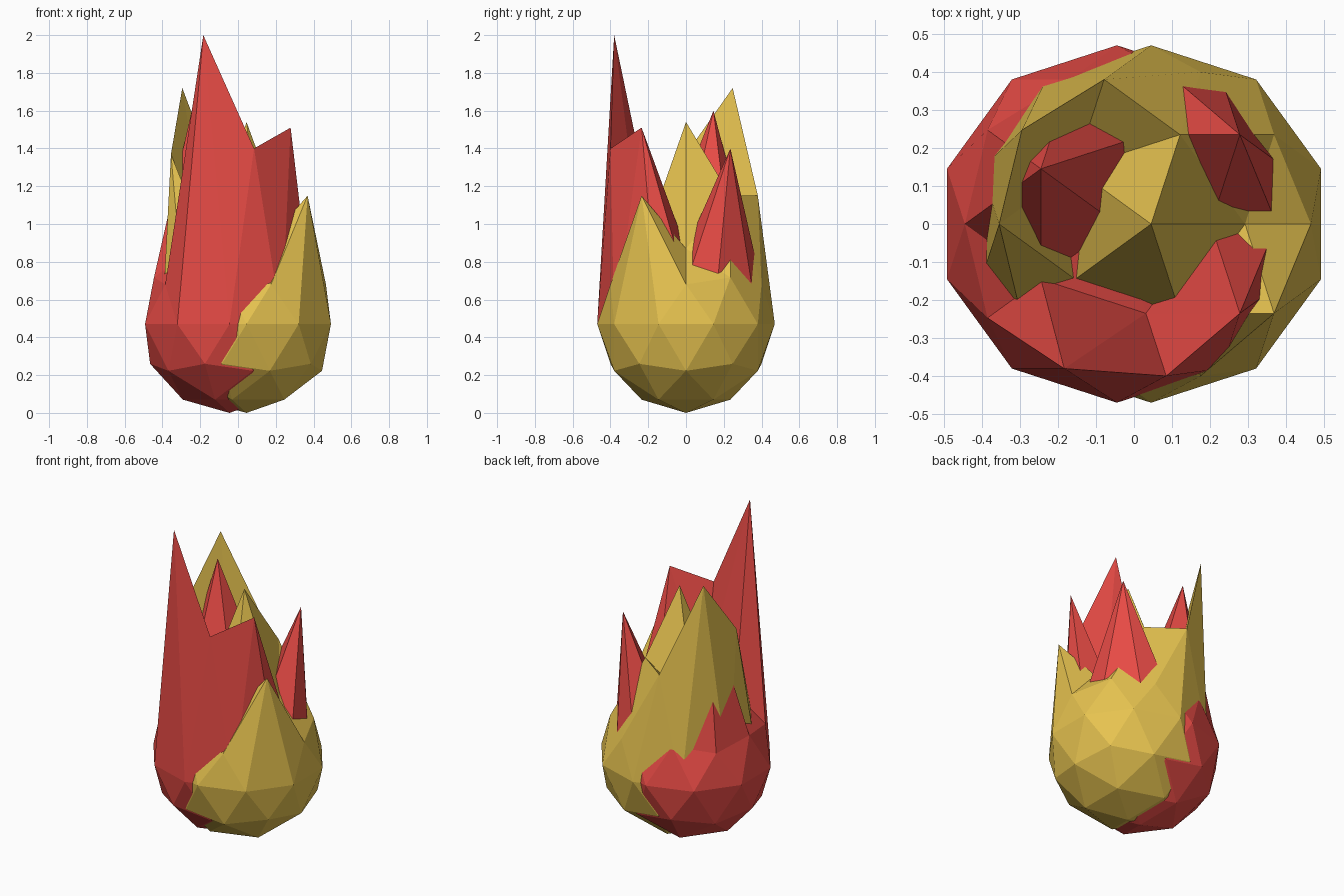
import bpy, bmesh, math
from mathutils import Vector

if "Cube" in bpy.data.objects:
    bpy.data.objects.remove(bpy.data.objects["Cube"])

R = 0.47                                   # ball radius
RING = {"top": 0.0, "inner": 0.5257, "mid": 0.8507, "outer": 0.8944}


def material(name, color):
    m = bpy.data.materials.new(name)
    m.diffuse_color = (*color, 1)
    m.use_nodes = True
    m.node_tree.nodes["Principled BSDF"].inputs["Base Color"].default_value = m.diffuse_color
    return m


def flame(name, x, color, spikes):
    """Low-poly ball whose upper points are pulled straight up into tongues."""
    bm = bmesh.new()
    bmesh.ops.create_icosphere(bm, subdivisions=2, radius=R)
    upper = [v for v in bm.verts if v.co.z > 0.1]
    moves = []
    for ring, angle, height, dx in spikes:
        a = math.radians(angle)
        r = RING[ring] * R
        target = Vector((r * math.cos(a), r * math.sin(a)))
        v = min(upper, key=lambda p: (p.co.xy - target).length)
        moves.append((v, height, dx))
    for v in bm.verts:
        v.co.z += R
    for v, height, dx in moves:
        v.co.z = height
        v.co.x += dx
    mesh = bpy.data.meshes.new(name)
    bm.to_mesh(mesh)
    bm.free()
    mesh.materials.append(material(name + "_color", color))
    ob = bpy.data.objects.new(name, mesh)
    ob.location.x = x
    bpy.context.collection.objects.link(ob)


# Gold flame, shifted right
flame("gold_flame", 0.045, (0.8, 0.55, 0.08), [
    ("top", 0, 1.54, 0),
    ("outer", 144, 1.72, 0),
    ("mid", 180, 1.37, 0),
    ("mid", 108, 1.15, 0),
    ("inner", 72, 1.15, 0),
    ("mid", 324, 1.15, 0),
])

# Red flame, shifted left and interlocking with the gold one
flame("red_flame", -0.045, (0.8, 0.07, 0.06), [
    ("mid", 252, 2.0, -0.015),
    ("outer", 288, 1.40, 0),
    ("mid", 324, 1.51, 0),
    ("inner", 144, 1.60, 0),
    ("mid", 36, 1.40, 0),
])
